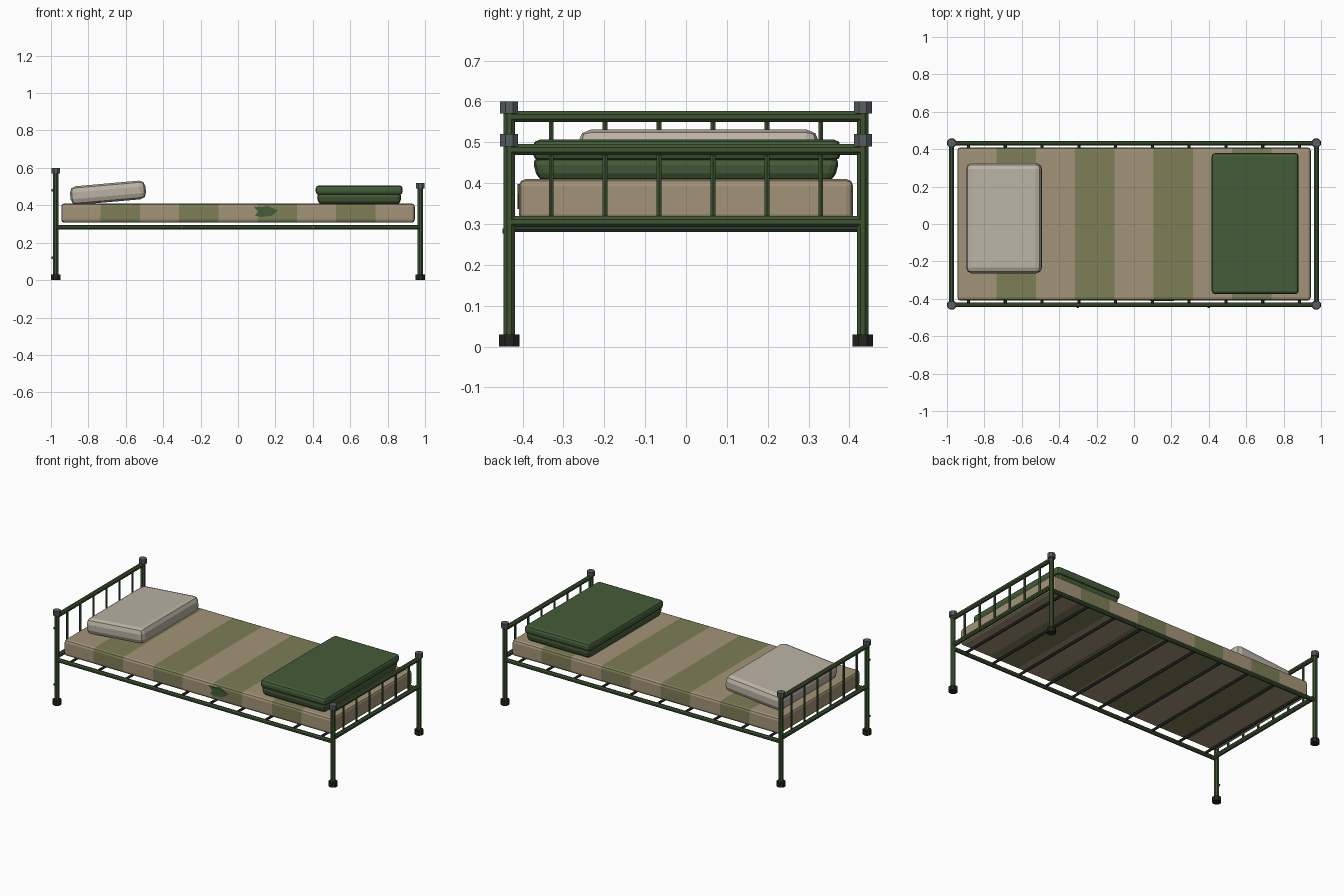
import bpy, bmesh, math
from mathutils import Vector, Matrix

if "Cube" in bpy.data.objects:
    bpy.data.objects.remove(bpy.data.objects["Cube"])


def material(name, rgb):
    lin = [((c / 255 + 0.055) / 1.055) ** 2.4 for c in rgb]
    m = bpy.data.materials.new(name)
    m.diffuse_color = (*lin, 1)
    m.use_nodes = True
    m.node_tree.nodes["Principled BSDF"].inputs["Base Color"].default_value = m.diffuse_color
    return m


FRAME = material("green painted metal", (62, 84, 50))
STEEL = material("grey steel", (88, 93, 98))
RUBBER = material("black rubber", (36, 36, 31))
SLAT = material("dark slat metal", (48, 50, 48))
TAN = material("tan ticking", (164, 148, 120))
OLIVE = material("olive ticking", (124, 126, 86))
LINEN = material("off white linen", (186, 178, 164))
WOOL = material("green wool", (68, 92, 56))


def finish(name, bm, *mats):
    bmesh.ops.recalc_face_normals(bm, faces=bm.faces)
    me = bpy.data.meshes.new(name)
    bm.to_mesh(me)
    bm.free()
    for m in mats:
        me.materials.append(m)
    ob = bpy.data.objects.new(name, me)
    bpy.context.collection.objects.link(ob)
    return ob


def rod(name, a, b, half, mat, sides=8):
    """Faceted bar from a to b; half is the distance from axis to flat."""
    a, b = Vector(a), Vector(b)
    d = b - a
    r = half / math.cos(math.pi / sides)
    rot = d.to_track_quat('Z', 'Y').to_matrix().to_4x4()
    mtx = Matrix.Translation((a + b) / 2) @ rot @ Matrix.Rotation(math.pi / sides, 4, 'Z')
    bm = bmesh.new()
    bmesh.ops.create_cone(bm, cap_ends=True, segments=sides, radius1=r, radius2=r,
                          depth=d.length, matrix=mtx)
    return finish(name, bm, mat)


def soft_box(size, centre, bevel, segments=2, taper=1.0):
    """Bevelled box; taper scales the underside."""
    bm = bmesh.new()
    bmesh.ops.create_cube(bm, size=1)
    for v in bm.verts:
        k = taper if v.co.z < 0 else 1
        v.co = Vector((v.co.x * size[0] * k, v.co.y * size[1] * k, v.co.z * size[2]))
    bmesh.ops.bevel(bm, geom=bm.edges[:], offset=bevel, segments=segments,
                    profile=0.5, affect='EDGES')
    bmesh.ops.translate(bm, vec=centre, verts=bm.verts)
    return bm


PX, PY = 0.975, 0.433

# Posts, feet, caps and end rails: head is at -x, foot at +x
for end, x, top, rail_z in (("head", -PX, 0.60, 0.563), ("foot", PX, 0.52, 0.482)):
    for side, y in (("front", -PY), ("back", PY)):
        n = f"{end}_{side}"
        rod(n + "_post", (x, y, 0.01), (x, y, top - 0.01), 0.014, FRAME)
        rod(n + "_rubber_foot", (x, y, 0), (x, y, 0.03), 0.025, RUBBER)
        rod(n + "_cap", (x, y, top - 0.03), (x, y, top), 0.022, STEEL)
    rod(end + "_top_rail", (x, -PY, rail_z), (x, PY, rail_z), 0.0135, FRAME)
    rod(end + "_lower_rail", (x, -PY, 0.306), (x, PY, 0.306), 0.0135, FRAME)
    for i in range(6):
        y = -0.33 + 0.132 * i
        rod(f"{end}_baluster_{i + 1}", (x, y, 0.306), (x, y, rail_z), 0.006, FRAME, 6)

# Side rails and cross slats
for side, y in (("front", -PY), ("back", PY)):
    rod(side + "_side_rail", (-PX, y, 0.283), (PX, y, 0.283), 0.012, FRAME)
for i in range(10):
    x = -0.885 + 1.77 * i / 9
    rod(f"slat_{i + 1}", (x, -PY, 0.287), (x, PY, 0.287), 0.007, SLAT, 6)

# Small bolts on the head post and front side rail
for z in (0.12, 0.48):
    rod("post_bolt", (-PX, -PY, z), (-PX - 0.022, -PY, z), 0.006, STEEL, 6)
for x in (-0.30, 0.40):
    rod("rail_bolt", (x, -PY, 0.283), (x, -PY - 0.016, 0.283), 0.006, STEEL, 6)

# Mattress, cut into nine alternating stripes
W = 0.21
bm = soft_box((1.89, 0.818, 0.103), (0, 0, 0.3585), 0.016)
for i in range(1, 9):
    bmesh.ops.bisect_plane(bm, geom=bm.verts[:] + bm.edges[:] + bm.faces[:],
                           plane_co=(-0.945 + W * i, 0, 0), plane_no=(1, 0, 0))
for f in bm.faces:
    f.material_index = int((f.calc_center_median().x + 0.945) / W) % 2
finish("mattress", bm, TAN, OLIVE)

# Ragged patch on the mattress front
bm = bmesh.new()
outline = [(0.085, 0.393), (0.128, 0.39), (0.155, 0.398), (0.214, 0.372),
           (0.182, 0.345), (0.123, 0.337), (0.09, 0.345), (0.107, 0.366)]
face = bm.faces.new([bm.verts.new((x, -0.406, z)) for x, z in outline])
ext = bmesh.ops.extrude_face_region(bm, geom=[face])
bmesh.ops.translate(bm, vec=(0, -0.007, 0),
                    verts=[v for v in ext["geom"] if isinstance(v, bmesh.types.BMVert)])
finish("mattress_patch", bm, WOOL)

# Pillow, tipped up slightly toward the middle of the bed
bm = soft_box((0.405, 0.59, 0.10), (0, 0, 0), 0.032)
pillow = finish("pillow", bm, LINEN)
pillow.location = (-0.695, 0.031, 0.467)
pillow.rotation_euler = (0, math.radians(-5), 0)

# Folded blanket in two layers
finish("blanket_lower_fold",
       soft_box((0.455, 0.755, 0.056), (0.648, 0, 0.434), 0.018, 2, 0.96), WOOL)
finish("blanket_upper_fold",
       soft_box((0.465, 0.755, 0.052), (0.648, 0.002, 0.481), 0.018), WOOL)
